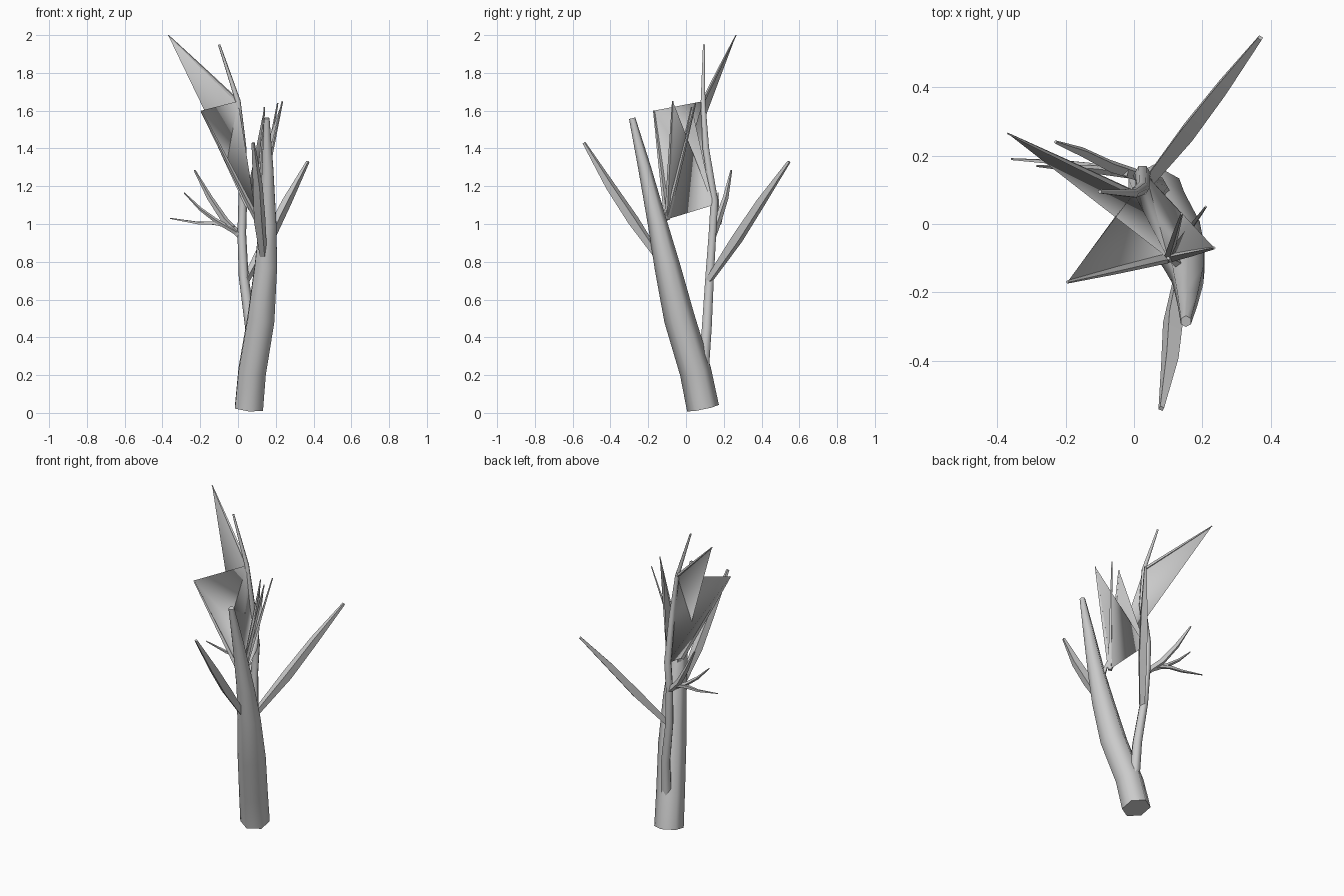
import bpy, bmesh, math
from mathutils import Vector

cube = bpy.data.objects.get("Cube")
if cube:
    bpy.data.objects.remove(cube, do_unlink=True)

grey = bpy.data.materials.new("bark grey")
grey.use_nodes = True
COLOR = (0.6, 0.6, 0.6, 1)
grey.diffuse_color = COLOR
grey.node_tree.nodes["Principled BSDF"].inputs["Base Color"].default_value = COLOR


def finish(name, bm, angle):
    mesh = bpy.data.meshes.new(name)
    bm.to_mesh(mesh)
    bm.free()
    mesh.materials.append(grey)
    obj = bpy.data.objects.new(name, mesh)
    bpy.context.collection.objects.link(obj)
    bpy.ops.object.select_all(action='DESELECT')
    obj.select_set(True)
    bpy.context.view_layer.objects.active = obj
    bpy.ops.object.shade_smooth_by_angle(angle=math.radians(angle))


def limb(name, path, sides=6, angle=65, turn=0):
    """Tapered tube through (x, y, z, radius) points."""
    bm = bmesh.new()
    pts = [Vector(p[:3]) for p in path]
    rings = []
    for i, p in enumerate(pts):
        axis = (pts[min(i + 1, len(pts) - 1)] - pts[max(i - 1, 0)]).normalized()
        u = (Vector((1, 0, 0)) - axis * axis.x).normalized()
        v = axis.cross(u)
        turns = [math.radians(turn) + 2 * math.pi * k / sides for k in range(sides)]
        rings.append([bm.verts.new(p + path[i][3] * (u * math.cos(t) + v * math.sin(t)))
                      for t in turns])
    for a, b in zip(rings, rings[1:]):
        for k in range(sides):
            n = (k + 1) % sides
            bm.faces.new((a[k], a[n], b[n], b[k]))
    bm.faces.new(rings[0][::-1])
    bm.faces.new(rings[-1])
    finish(name, bm, angle)


def sheet(name, corners, faces):
    """Thin membrane stretched between corner points, smooth throughout."""
    bm = bmesh.new()
    verts = [bm.verts.new(c) for c in corners]
    for f in faces:
        bm.faces.new([verts[i] for i in f])
    finish(name, bm, 180)


# Trunk and the slender stem beside it
limb("trunk", [(.058, .09, .025, .086), (.075, .05, .22, .084), (.122, -.035, .5, .082),
               (.148, -.1, .78, .068), (.158, -.15, 1, .052), (.157, -.22, 1.3, .034),
               (.152, -.285, 1.56, .017)], turn=30)
limb("side_stem", [(.075, .09, .2, .034), (.068, .11, .45, .03), (.03, .125, .72, .026),
                   (.02, .14, .95, .023), (.025, .15, 1.12, .023), (.025, .105, 1.4, .02),
                   (.0, .09, 1.65, .014), (-.1, .095, 1.95, .006)])

# Large side branches
limb("back_branch", [(.04, .12, .7, .02), (.16, .27, .92, .032),
                     (.26, .4, 1.12, .026), (.37, .545, 1.33, .009)], 4, 30, 20)
limb("front_branch", [(.135, -.15, .83, .02), (.115, -.28, 1.02, .032),
                      (.105, -.4, 1.2, .027), (.08, -.54, 1.43, .009)], 4, 30, 20)

# Forked twigs on the stem
limb("upper_twig", [(.02, .14, .93, .018), (-.07, .17, 1.02, .019),
                    (-.15, .21, 1.14, .015), (-.23, .24, 1.285, .005)], 4, 30)
limb("middle_twig", [(0, .145, .95, .014), (-.12, .16, 1.02, .012),
                     (-.2, .165, 1.08, .009), (-.285, .17, 1.165, .003)], 4, 30)
limb("lower_twig", [(-.02, .15, .98, .013), (-.13, .17, 1.005, .012),
                    (-.21, .18, 1.005, .009), (-.36, .19, 1.03, .003)], 4, 30)

# Anchor points of the membranes
foot = Vector((.1, -.1, 1.025))
heel = Vector((.035, .145, 1.1))
stem_top = Vector((0, .09, 1.65))
front_tip = Vector((-.195, -.17, 1.6))
high_tip = Vector((-.37, .265, 2))
side_tip = Vector((.235, -.07, 1.65))
inner_tip = Vector((.14, .03, 1.62))
spike_tip = Vector((.21, .05, 1.64))


def rib(name, start, end, radius):
    mid = start.lerp(end, .5)
    limb(name, [(*start, radius), (*mid, radius * .75), (*end, radius * .3)], 4, 30)


# Ribs holding the membranes
rib("foot_rib", Vector((.15, -.13, .93)), foot + Vector((0, 0, .08)), .019)
rib("front_rib", foot, front_tip, .015)
rib("high_rib", stem_top, high_tip, .01)
rib("side_rib", foot, side_tip, .014)
rib("inner_rib", foot, inner_tip, .013)
rib("spike_rib", foot, spike_tip, .013)

# Membranes
sheet("outer_membranes", [front_tip, stem_top, heel, foot, high_tip],
      [(0, 1, 2), (0, 2, 3), (4, 3, 1), (3, 2, 1)])
sheet("inner_membranes", [side_tip, inner_tip, heel, foot], [(0, 2, 3), (1, 3, 2)])
